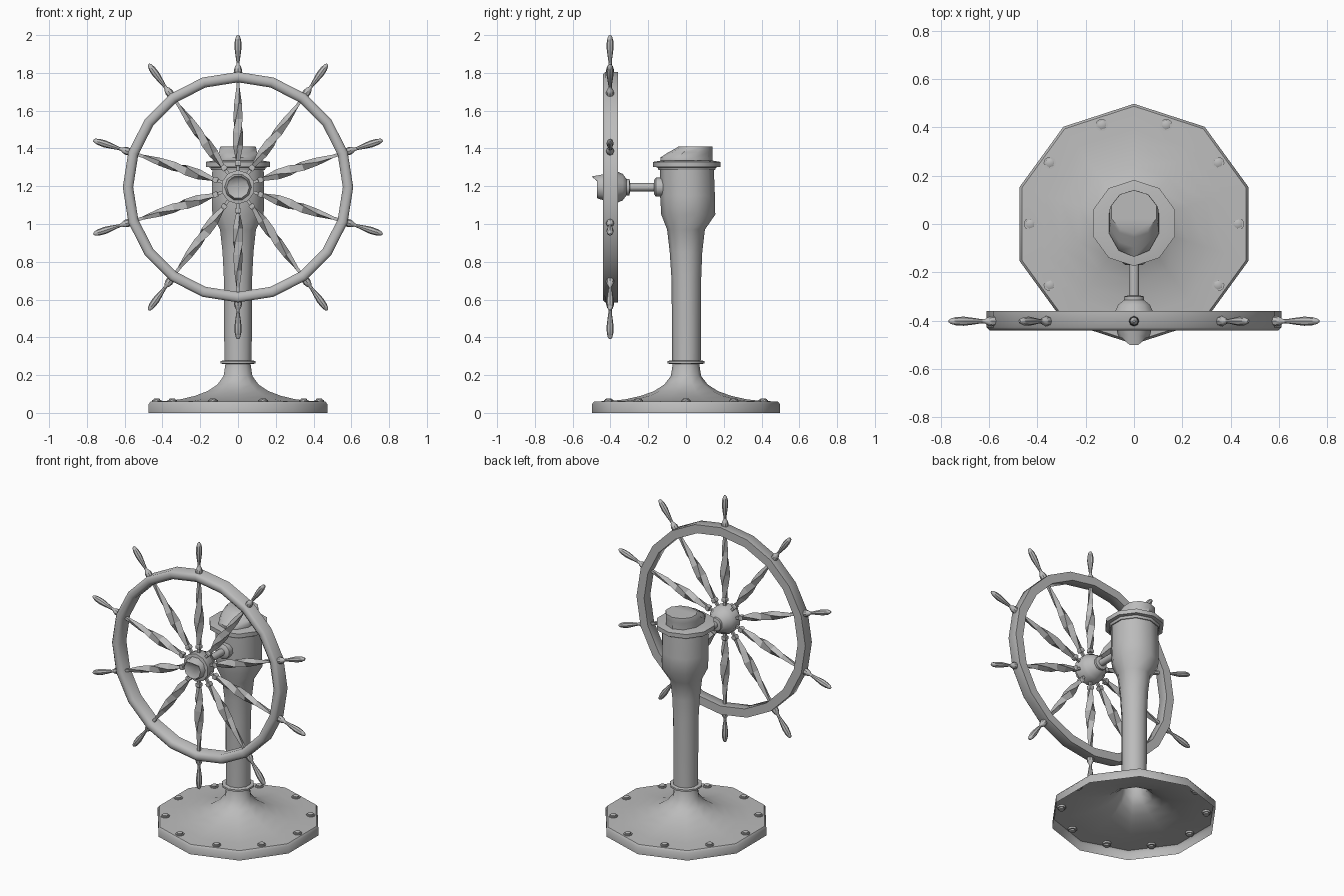
import bpy, bmesh, math
from mathutils import Matrix

if "Cube" in bpy.data.objects:
    bpy.data.objects.remove(bpy.data.objects["Cube"])

grey = bpy.data.materials.new("plain grey")
grey.use_nodes = True
GREY = (0.5, 0.5, 0.5, 1)
grey.diffuse_color = GREY
grey.node_tree.nodes["Principled BSDF"].inputs["Base Color"].default_value = GREY


def lathe(name, rows, sides=10, phase=90, matrix=Matrix(), bottom=True, top=True,
          loop=False, sharp=42):
    """Rings of (radius, height, y offset, x scale, twist) joined along local z."""
    bm = bmesh.new()
    rings = []
    for row in rows:
        r, h, off, sx, twist = tuple(row) + (0, 0, 0, 1, 0)[len(row):]
        ring = []
        for i in range(sides):
            a = math.radians(phase + twist) + math.tau * i / sides
            ring.append(bm.verts.new((r * sx * math.cos(a), r * math.sin(a) + off, h)))
        rings.append(ring)
    pairs = list(zip(rings, rings[1:]))
    if loop:
        pairs.append((rings[-1], rings[0]))
    for lo, hi in pairs:
        for i in range(sides):
            j = (i + 1) % sides
            bm.faces.new((lo[i], lo[j], hi[j], hi[i]))
    if bottom and not loop:
        bm.faces.new(rings[0][::-1])
    if top and not loop:
        bm.faces.new(rings[-1])
    bmesh.ops.recalc_face_normals(bm, faces=bm.faces)
    bm.transform(matrix)
    mesh = bpy.data.meshes.new(name)
    bm.to_mesh(mesh)
    bm.free()
    mesh.materials.append(grey)
    mesh.shade_smooth()
    mesh.set_sharp_from_angle(angle=math.radians(sharp))
    obj = bpy.data.objects.new(name, mesh)
    bpy.context.collection.objects.link(obj)
    return obj


# Hollow flared base, open underneath
lathe("base", [(0.497, 0), (0.497, 0.047), (0.487, 0.06), (0.39, 0.064), (0.32, 0.072),
               (0.24, 0.09), (0.17, 0.115), (0.115, 0.15), (0.08, 0.195), (0.07, 0.26)],
      bottom=False, top=False)

# Bolts around the flange
for k in range(10):
    a = math.radians(36 * k)
    place = Matrix.Translation((0.43 * math.cos(a), 0.43 * math.sin(a), 0))
    lathe("bolt_washer", [(0.026, 0.05), (0.026, 0.067)], 10, 0, place)
    lathe("bolt_head", [(0.019, 0.04), (0.019, 0.073), (0.014, 0.076)], 6, 20, place)

# Column, swelling into the head
lathe("column_ring", [(0.08, 0.258), (0.098, 0.262), (0.098, 0.274), (0.08, 0.278)])
lathe("column", [(0.076, 0.26, 0.002), (0.078, 0.7, 0.002), (0.086, 0.85), (0.1, 0.97),
                 (0.143, 1.05, 0.012), (0.145, 1.15, 0.008), (0.143, 1.3, 0.004)],
      bottom=False)
lathe("collar", [(0.15, 1.285, 0.004), (0.155, 1.3, 0.004), (0.178, 1.302, 0.004),
                 (0.178, 1.329, 0.004), (0.14, 1.335, 0.004)])

# Hood with a sloping front
lathe("hood", [(0.138, 1.33, 0.002, 0.78), (0.138, 1.352, 0.002, 0.78),
               (0.118, 1.378, 0.022, 0.9), (0.098, 1.4, 0.043, 1.04),
               (0.09, 1.41, 0.05, 1.08)])

# Wheel parts turn about an axis running front to back
AXLE = Matrix.Translation((0, 0, 1.195))
ACROSS = AXLE @ Matrix.Rotation(math.radians(-90), 4, 'X')

lathe("wheel_rim", [(0.61, -0.36), (0.61, -0.428), (0.598, -0.44), (0.573, -0.44),
                    (0.555, -0.425), (0.555, -0.36)],
      sides=20, matrix=ACROSS, loop=True, sharp=50)

lathe("hub", [(0.068, -0.44), (0.09, -0.436), (0.09, -0.37), (0.08, -0.358),
              (0.07, -0.335), (0.045, -0.316), (0.03, -0.31)], matrix=ACROSS)

# Front cap with a raised lip at its top edge
cap = lathe("hub_cap", [(0.072, -0.435), (0.068, -0.455), (0.06, -0.472), (0.048, -0.466)],
            phase=72, matrix=ACROSS)
for v in cap.data.vertices:
    if v.co.z > 1.245 and v.co.y < -0.46:
        v.co.y -= 0.028

# Shaft and its flanges
lathe("shaft", [(0.022, -0.32), (0.022, -0.12)], matrix=ACROSS)
lathe("shaft_collar", [(0.043, -0.318), (0.043, -0.3), (0.028, -0.296)], matrix=ACROSS)
lathe("shaft_socket", [(0.036, -0.17), (0.05, -0.16), (0.05, -0.12)], matrix=ACROSS)

# Ten twisted spokes, each ending in a handle outside the rim
spoke = [(0.011, 0.07), (0.011, 0.112), (0.021, 0.114), (0.021, 0.132),
         (0.015, 0.14, 0, 1, 0), (0.027, 0.22, 0, 1, 40), (0.031, 0.29, 0, 1, 75),
         (0.027, 0.36, 0, 1, 110), (0.021, 0.44, 0, 1, 145), (0.012, 0.53, 0, 1, 180),
         (0.012, 0.565, 0, 1, 180)]
handle = [(0.02, 0.6), (0.021, 0.622), (0.015, 0.64), (0.009, 0.648), (0.009, 0.665),
          (0.014, 0.7), (0.019, 0.74), (0.017, 0.775), (0.011, 0.797), (0.005, 0.805)]
for k in range(10):
    turn = AXLE @ Matrix.Translation((0, -0.402, 0)) @ Matrix.Rotation(math.radians(36 * k), 4, 'Y')
    lathe("spoke", spoke, 4, 45, turn, sharp=20)
    lathe("handle", handle, 8, 0, turn)
